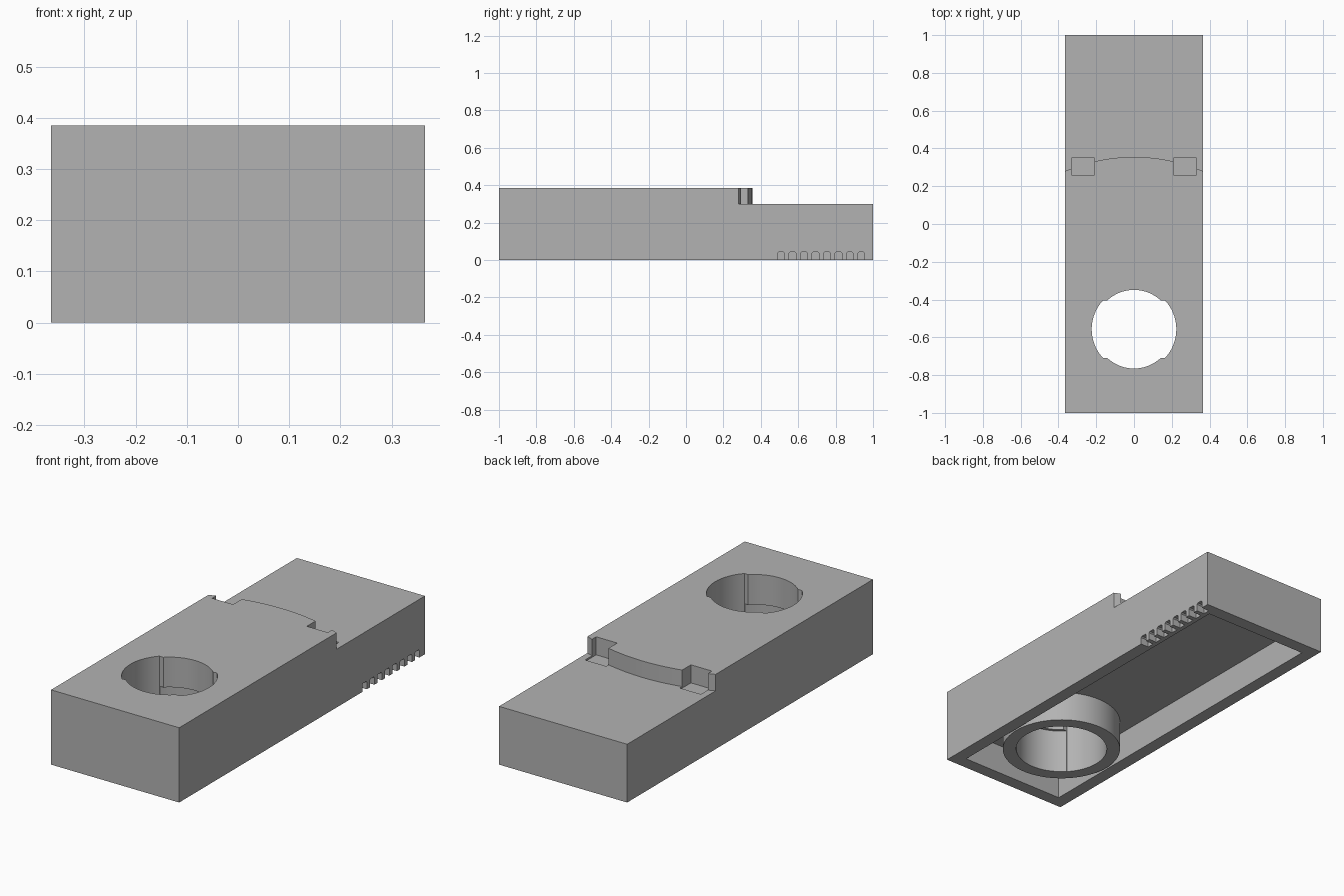
import bpy, bmesh
from math import sin, cos, pi, sqrt
from mathutils import Matrix

cube = bpy.data.objects.get("Cube")
if cube:
    bpy.data.objects.remove(cube, do_unlink=True)

grey = bpy.data.materials.new("plain_grey")
grey.use_nodes = True
grey.diffuse_color = (0.45, 0.45, 0.45, 1)
grey.node_tree.nodes["Principled BSDF"].inputs["Base Color"].default_value = grey.diffuse_color

HALF, TOP, DECK, WALL = 0.365, 0.385, 0.30, 0.067
HOLE_Y = -0.557


def prisms(name, outlines, low, high, matrix=Matrix()):
    """One object made of flat outlines extruded from low to high."""
    bm = bmesh.new()
    for pts in outlines:
        face = bm.faces.new([bm.verts.new((a, b, low)) for a, b in pts])
        out = bmesh.ops.extrude_face_region(bm, geom=[face])
        verts = [v for v in out["geom"] if isinstance(v, bmesh.types.BMVert)]
        bmesh.ops.translate(bm, verts=verts, vec=(0, 0, high - low))
    bmesh.ops.transform(bm, matrix=matrix, verts=bm.verts)
    bmesh.ops.recalc_face_normals(bm, faces=bm.faces)
    mesh = bpy.data.meshes.new(name)
    bm.to_mesh(mesh)
    bm.free()
    mesh.materials.append(grey)
    obj = bpy.data.objects.new(name, mesh)
    bpy.context.collection.objects.link(obj)
    return obj


def rect(x0, x1, y0, y1):
    return [(x0, y0), (x1, y0), (x1, y1), (x0, y1)]


def ring(radius, n=96):
    """Round outline about the hole; radius is a function of the angle."""
    angles = [2 * pi * (i + 0.5) / n for i in range(n)]
    return [(radius(a) * cos(a), HOLE_Y + radius(a) * sin(a)) for a in angles]


def combine(target, tool, operation="DIFFERENCE"):
    tool.hide_render = True
    mod = target.modifiers.new("cut", "BOOLEAN")
    mod.operation, mod.solver, mod.object = operation, "EXACT", tool
    bpy.context.view_layer.objects.active = target
    bpy.ops.object.modifier_apply(modifier=mod.name)
    bpy.data.objects.remove(tool, do_unlink=True)


# Outer block, hollow underneath
body = prisms("housing", [rect(-HALF, HALF, -1, 1)], 0, TOP)
inner = HALF - WALL
combine(body, prisms("cavity", [rect(-inner, inner, WALL - 1, 1 - WALL)], -0.1, 0.155))

# Lower rear deck behind a curved step
R, crest = 0.926, 0.355
xs = [-0.4 + 0.8 * i / 32 for i in range(33)]
step = [(x, crest - R + sqrt(R * R - x * x)) for x in xs]
combine(body, prisms("deck_cut", [step + [(0.4, 1.1), (-0.4, 1.1)]], DECK, 0.6))

# Two square pockets at the step
combine(body, prisms("pockets", [rect(-0.33, -0.21, 0.26, 0.35),
                                 rect(0.21, 0.33, 0.26, 0.35)], DECK - 0.008, 0.6))

# Tube under the hole, then the hole with its front and back lips
combine(body, prisms("tube", [ring(lambda a: 0.289)], 0, 0.2), "UNION")
combine(body, prisms("keyed_hole",
                     [ring(lambda a: 0.208 if abs(sin(a)) > 0.69 else 0.224)], -0.1, 0.6))
combine(body, prisms("round_hole", [ring(lambda a: 0.2225)], -0.1, 0.23))

# Row of small grip slots along the bottom of the left wall
slots = []
for i in range(8):
    y = 0.49 + 0.0612 * i
    slots.append([(y, -0.05), (y + 0.037, -0.05), (y + 0.037, 0.036),
                  (y + 0.031, 0.042), (y + 0.006, 0.042), (y, 0.036)])
# Outline axes a, b, depth map to y, z, x
to_side = Matrix(((0, 0, 1, 0), (1, 0, 0, 0), (0, 1, 0, 0), (0, 0, 0, 1)))
combine(body, prisms("slots", slots, HALF - 0.045, 0.5, to_side))

bpy.ops.object.select_all(action="DESELECT")
body.select_set(True)
bpy.context.view_layer.objects.active = body
bpy.ops.object.shade_smooth_by_angle(angle=0.4)
